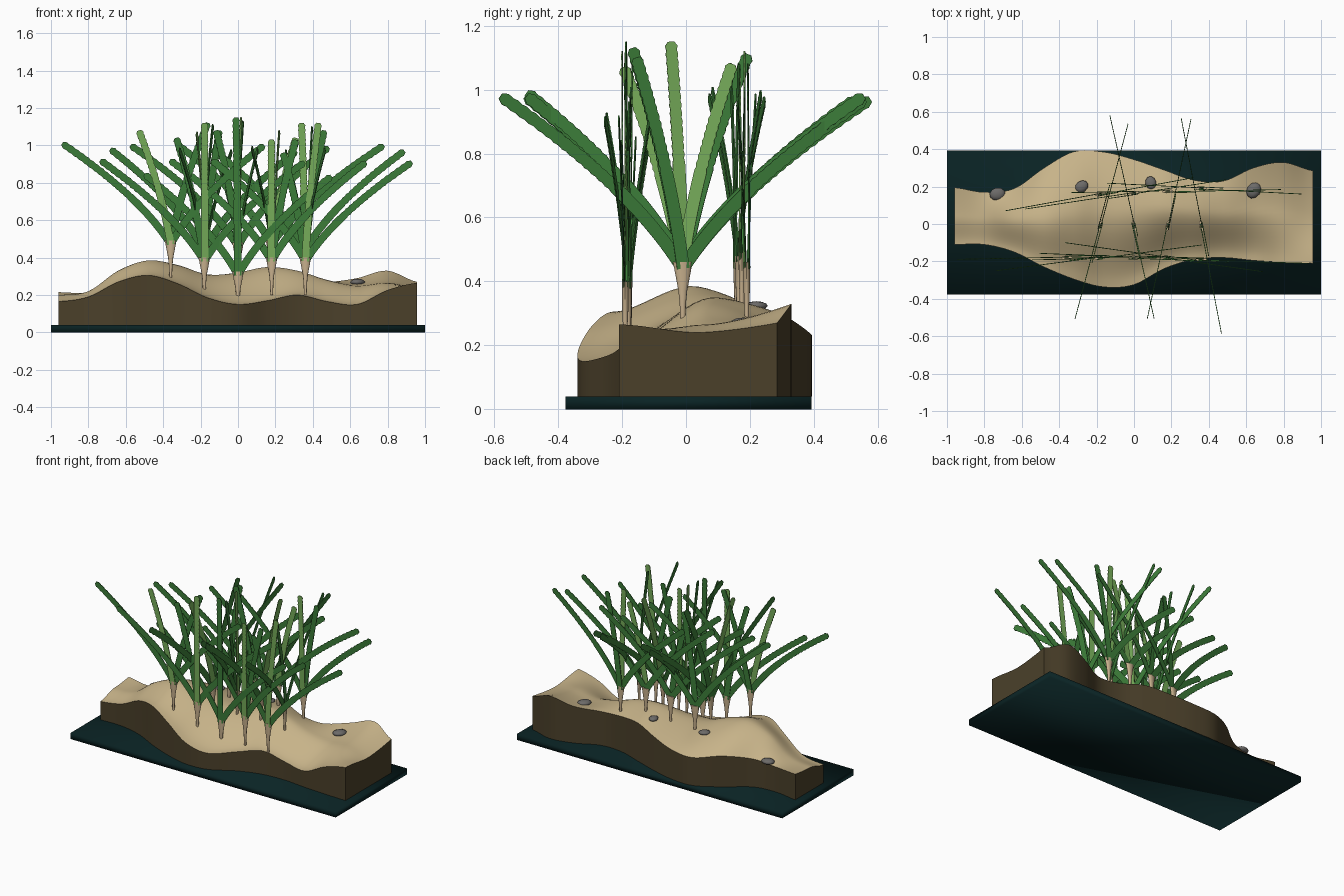
import bpy, bmesh, math
from mathutils import Vector, Matrix

cube = bpy.data.objects.get("Cube")
if cube:
    bpy.data.objects.remove(cube, do_unlink=True)


def material(name, r, g, b):
    m = bpy.data.materials.new(name)
    m.use_nodes = True
    m.diffuse_color = (r, g, b, 1)
    m.node_tree.nodes["Principled BSDF"].inputs["Base Color"].default_value = (r, g, b, 1)
    return m


SAND = material("pale sand", .57, .45, .25)
EARTH = material("dark brown earth", .07, .051, .023)
TEAL = material("deep teal", .003, .017, .018)
DARK = material("deep green", .044, .20, .040)
LIGHT = material("light green", .18, .41, .10)
TAN = material("tan sheath", .58, .44, .27)
GREY = material("grey stone", .15, .145, .14)


def finish(bm, name, *mats, smooth=None):
    bmesh.ops.recalc_face_normals(bm, faces=bm.faces)
    mesh = bpy.data.meshes.new(name)
    bm.to_mesh(mesh)
    bm.free()
    for m in mats:
        mesh.materials.append(m)
    ob = bpy.data.objects.new(name, mesh)
    bpy.context.collection.objects.link(ob)
    if smooth:
        bpy.ops.object.select_all(action='DESELECT')
        ob.select_set(True)
        bpy.context.view_layer.objects.active = ob
        bpy.ops.object.shade_smooth_by_angle(angle=math.radians(smooth))
    return ob


# Base plate, softly shaded over its edges
bm = bmesh.new()
bmesh.ops.create_cube(bm, size=1, matrix=Matrix.Translation((0, .008, .02))
                      @ Matrix.Diagonal((2, .77, .04, 1)))
finish(bm, "base_plate", TEAL, smooth=120)

# Dune outline and heights at even steps along x
X0, X1 = -.96, .957
FRONT_Y = [-.11, -.11, -.15, -.23, -.295, -.337, -.325, -.24, -.19, -.18, -.195, -.205, -.21]
BACK_Y = [.195, .17, .19, .30, .387, .385, .345, .29, .235, .23, .30, .33, .285]
FRONT_Z = [.165, .19, .27, .305, .26, .185, .15, .17, .20, .165, .15, .225, .265]
MID_Z = [.20, .22, .33, .385, .36, .31, .32, .35, .33, .28, .25, .265, .24]
BACK_Z = [.215, .21, .23, .25, .23, .24, .27, .30, .28, .27, .29, .33, .27]
RIDGE = [.5, .5, .5, .47, .5, .55, .6, .62, .62, .6, .55, .5, .5]


def along(vals, x):
    """Catmull-Rom value at x."""
    n = len(vals) - 1
    f = min(max((x - X0) / (X1 - X0) * n, 0), n - 1e-6)
    i = int(f)
    t = f - i
    a, b, c, d = (vals[min(max(k, 0), n)] for k in range(i - 1, i + 3))
    return b + t * ((c - a) + t * ((2*a - 5*b + 4*c - d) + t * (3*b - a - 3*c + d))) / 2


def sand_height(x, v):
    f, m, b, r = (along(h, x) for h in (FRONT_Z, MID_Z, BACK_Z, RIDGE))
    if v < r:
        s = 1 - v / r
        return m + (f - m) * s * s * (3 - 2 * s)
    return m + (b - m) * ((v - r) / (1 - r)) ** 1.5


# Sand block: rippled top, straight earth walls
NX, NY = 72, 20
bm = bmesh.new()
top = []
for i in range(NX + 1):
    x = X0 + (X1 - X0) * i / NX
    y0, y1 = along(FRONT_Y, x), along(BACK_Y, x)
    top.append([bm.verts.new((x, y0 + (y1 - y0) * j / NY, sand_height(x, j / NY)))
                for j in range(NY + 1)])
for i in range(NX):
    for j in range(NY):
        bm.faces.new((top[i][j], top[i + 1][j], top[i + 1][j + 1], top[i][j + 1]))
rim = [r[0] for r in top] + top[-1][1:] + [r[-1] for r in top[-2::-1]] + top[0][-2:0:-1]
foot = [bm.verts.new((v.co.x, v.co.y, .04)) for v in rim]
for k in range(len(rim)):
    n = (k + 1) % len(rim)
    bm.faces.new((rim[k], foot[k], foot[n], rim[n])).material_index = 1
bm.faces.new(foot).material_index = 1
finish(bm, "sand_block", SAND, EARTH, smooth=40)

# Stones resting on the sand
for k, (x, y, size, turn) in enumerate([(-.73, .16, .043, .2), (-.28, .2, .038, .6),
                                        (.09, .22, .036, 1.8), (.64, .18, .046, 1.0)]):
    y0, y1 = along(FRONT_Y, x), along(BACK_Y, x)
    z = sand_height(x, (y - y0) / (y1 - y0))
    bm = bmesh.new()
    bmesh.ops.create_icosphere(bm, subdivisions=2, radius=size,
                               matrix=Matrix.Translation((x, y, z + .006))
                               @ Matrix.Rotation(turn, 4, 'Z') @ Matrix.Diagonal((1, .8, .4, 1)))
    finish(bm, f"stone_{k + 1}", GREY, smooth=60)


def leaf(name, place, reach, tip_z, start_z, shift, mat):
    """Flat strap bending outwards in the fan plane, toothed towards a blunt tip."""
    p0, p2 = Vector((0, start_z)), Vector((reach, tip_z))
    p1 = Vector((reach * .27, start_z + (tip_z - start_z) * .47))
    steps = 56
    bm = bmesh.new()
    rows = []
    for i in range(steps + 1):
        t = i / steps
        p = p0 * (1 - t) ** 2 + p1 * 2 * t * (1 - t) + p2 * t * t
        d = ((p1 - p0) * (1 - t) + (p2 - p1) * t).normalized()
        w = .020 if t < .5 or i % 2 else .017
        if i == steps:
            w = .010
        side = Vector((-d.y, d.x)) * w
        rows.append([bm.verts.new(place @ Vector((q.x, shift, q.y)))
                     for q in (p - side, p + side)])
    for a, b in zip(rows, rows[1:]):
        bm.faces.new((a[0], a[1], b[1], b[0]))
    ob = finish(bm, name, mat)
    mod = ob.modifiers.new("thickness", 'SOLIDIFY')
    mod.thickness = .004
    mod.offset = 0


def plant(name, x, y, top_z, heading, left, right, *upright):
    place = Matrix.Translation((x, y, 0)) @ Matrix.Rotation(heading, 4, 'Z')
    # Flattened sheath flaring upwards
    bm = bmesh.new()
    rings = []
    for drop, wide, deep in [(.20, .007, .007), (.13, .010, .008),
                             (.09, .014, .010), (0, .031, .011)]:
        rings.append([bm.verts.new(place @ Vector((wide * math.cos(a), deep * math.sin(a),
                                                   top_z - drop)))
                      for a in (math.tau * k / 10 for k in range(10))])
    for a, b in zip(rings, rings[1:]):
        for k in range(10):
            n = (k + 1) % 10
            bm.faces.new((a[k], a[n], b[n], b[k]))
    bm.faces.new(rings[0])
    bm.faces.new(rings[-1])
    finish(bm, name + "_sheath", TAN, smooth=50)
    # Two spreading leaves, then the upright ones
    start = top_z - .02
    leaf(name + "_left_leaf", place, left, top_z + .52, start, .003, DARK)
    leaf(name + "_right_leaf", place, right, top_z + .51, start, -.003, DARK)
    for k, (reach, tip_z, mat) in enumerate(upright):
        leaf(f"{name}_upright_leaf_{k + 1}", place, reach, tip_z, start, .016 * k - .008, mat)


# Front and back rows fan along x, the middle row fans along y
Q = math.pi / 2
for k, row in enumerate([
        (-.36, -.18, .49, .02, -.58, .50, (-.17, 1.08, LIGHT), (.20, 1.12, DARK)),
        (-.18, -.18, .40, .13, -.56, .54, (0, 1.12, LIGHT), (-.15, 1.04, DARK)),
        (0, -.18, .325, -.04, -.50, .50, (-.01, 1.15, DARK)),
        (.18, -.18, .40, -.14, -.55, .51, (0, 1.03, LIGHT), (.13, 1.03, DARK)),
        (.36, -.19, .40, -.03, -.50, .57, (.07, 1.12, LIGHT), (-.12, .96, DARK))]):
    plant(f"front_plant_{k + 1}", *row)
for k, row in enumerate([
        (-.18, -.01, .46, Q - .26, -.51, .56, (-.19, 1.07, LIGHT), (.21, 1.11, DARK)),
        (0, -.01, .46, Q + .22, -.50, .60, (-.04, 1.15, LIGHT), (-.16, 1.13, DARK)),
        (.18, -.01, .47, Q - .21, -.50, .58, (.16, 1.08, LIGHT)),
        (.36, -.01, .46, Q + .19, -.58, .58, (-.15, 1.10, DARK))]):
    plant(f"middle_plant_{k + 1}", *row)
for k, row in enumerate([
        (-.18, .16, .46, .18, -.51, .50, (.08, 1.08, DARK)),
        (0, .165, .48, .15, -.58, .49, (-.12, 1.08, DARK)),
        (.18, .175, .49, .02, -.51, .60, (.13, 1.04, LIGHT)),
        (.36, .19, .46, -.05, -.50, .53, (-.02, 1.12, LIGHT), (.10, 1.08, DARK))]):
    plant(f"back_plant_{k + 1}", *row)
